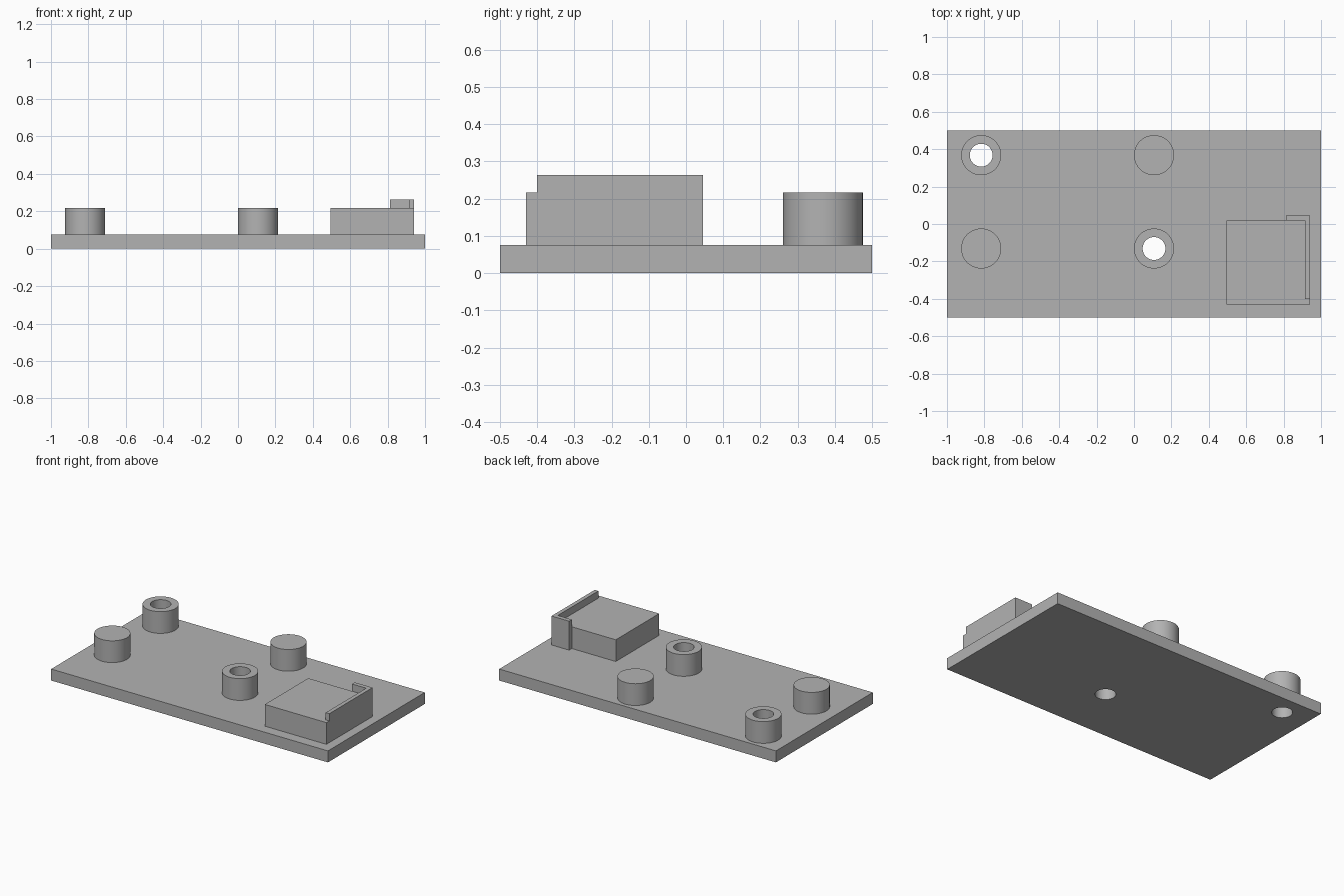
import bpy
import bmesh
import math

cube = bpy.data.objects.get("Cube")
if cube:
    bpy.data.objects.remove(cube, do_unlink=True)

grey = bpy.data.materials.new("mid grey")
grey.use_nodes = True
colour = (0.45, 0.45, 0.45, 1)
grey.diffuse_color = colour
grey.node_tree.nodes["Principled BSDF"].inputs["Base Color"].default_value = colour


def prism(name, outline, z0, z1):
    """Extrude a flat outline from z0 up to z1."""
    bm = bmesh.new()
    face = bm.faces.new([bm.verts.new((x, y, z0)) for x, y in outline])
    top = bmesh.ops.extrude_face_region(bm, geom=[face])["geom"]
    verts = [v for v in top if isinstance(v, bmesh.types.BMVert)]
    bmesh.ops.translate(bm, verts=verts, vec=(0, 0, z1 - z0))
    bmesh.ops.recalc_face_normals(bm, faces=bm.faces)
    mesh = bpy.data.meshes.new(name)
    bm.to_mesh(mesh)
    bm.free()
    mesh.materials.append(grey)
    obj = bpy.data.objects.new(name, mesh)
    bpy.context.collection.objects.link(obj)
    return obj


def box(name, x0, x1, y0, y1, z0, z1):
    return prism(name, [(x0, y0), (x1, y0), (x1, y1), (x0, y1)], z0, z1)


def cylinder(name, centre, radius, z0, z1, sides=64):
    turn = 2 * math.pi / sides
    ring = [(centre[0] + radius * math.cos(i * turn),
             centre[1] + radius * math.sin(i * turn)) for i in range(sides)]
    return prism(name, ring, z0, z1)


def activate(obj):
    bpy.ops.object.select_all(action="DESELECT")
    obj.select_set(True)
    bpy.context.view_layer.objects.active = obj


def combine(obj, tool, operation):
    """Apply a boolean and remove the tool object."""
    mod = obj.modifiers.new(operation.lower(), "BOOLEAN")
    mod.operation = operation
    mod.solver = "EXACT"
    mod.object = tool
    activate(obj)
    bpy.ops.object.modifier_apply(modifier=mod.name)
    bpy.data.objects.remove(tool, do_unlink=True)


PLATE_TOP, BOSS_TOP, CLIP_TOP = 0.075, 0.217, 0.264
LEFT, RIGHT, BACK, FRONT = 0.107, -0.817, 0.368, -0.131

# Base plate
plate = box("base_plate", -1, 1, -0.5, 0.5, 0, PLATE_TOP)

# Round bosses; two on one diagonal are bored through the plate
bosses = [
    ("boss_back_right", (RIGHT, BACK), True),
    ("boss_back_left", (LEFT, BACK), False),
    ("boss_front_right", (RIGHT, FRONT), False),
    ("boss_front_left", (LEFT, FRONT), True),
]
for name, centre, bored in bosses:
    boss = cylinder(name, centre, 0.107, PLATE_TOP, BOSS_TOP)
    if bored:
        for part in (boss, plate):
            combine(part, cylinder("bore_cutter", centre, 0.061, -0.1, 0.4), "DIFFERENCE")
    activate(boss)
    bpy.ops.object.shade_smooth_by_angle(angle=math.radians(30))
activate(plate)
bpy.ops.object.shade_smooth_by_angle(angle=math.radians(30))

# Connector block with a raised L-shaped lip along its outer and back sides
block = box("connector_block", 0.495, 0.94, -0.43, 0.018, PLATE_TOP, BOSS_TOP)
lip = prism("connector_lip", [(0.94, -0.4), (0.94, 0.046), (0.812, 0.046),
                              (0.812, 0.018), (0.914, 0.018), (0.914, -0.4)],
            PLATE_TOP, CLIP_TOP)
combine(block, lip, "UNION")
